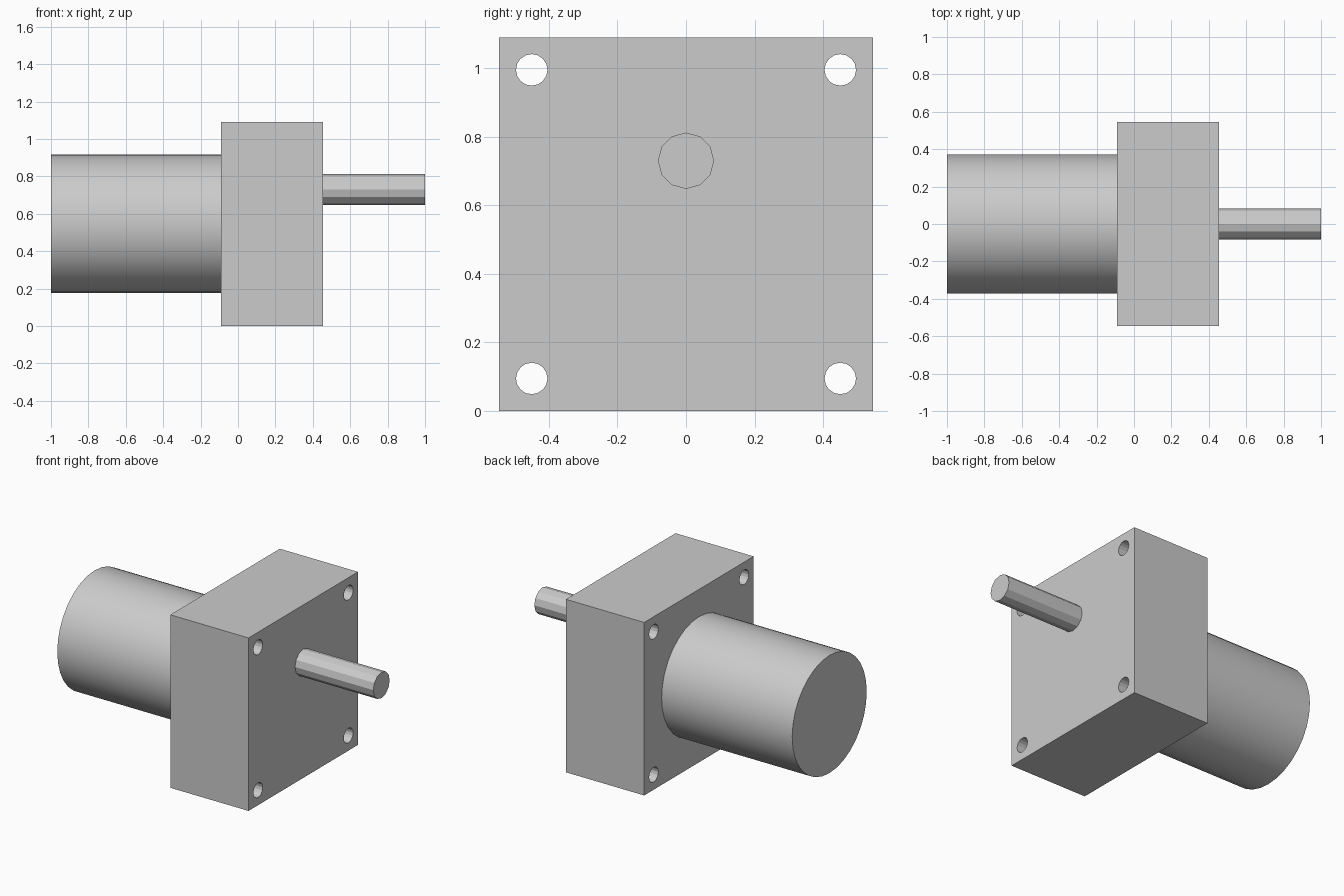
import bpy
import math

cube = bpy.data.objects.get("Cube")
if cube:
    bpy.data.objects.remove(cube, do_unlink=True)

grey = bpy.data.materials.new("light_grey")
grey.use_nodes = True
colour = (0.6, 0.6, 0.6, 1)
grey.diffuse_color = colour
grey.node_tree.nodes["Principled BSDF"].inputs["Base Color"].default_value = colour

BACK, FRONT = -0.09, 0.455   # gearbox ends along x
HALF = 0.545                 # gearbox half width


def x_cylinder(name, x0, x1, y, z, radius, sides):
    """Cylinder lying along x between x0 and x1."""
    bpy.ops.mesh.primitive_cylinder_add(
        vertices=sides, radius=radius, depth=x1 - x0,
        location=((x0 + x1) / 2, y, z), rotation=(0, math.pi / 2, 0))
    obj = bpy.context.object
    obj.name = name
    obj.data.materials.append(grey)
    return obj


# Square gearbox block
bpy.ops.mesh.primitive_cube_add(size=1, location=((BACK + FRONT) / 2, 0, HALF))
gearbox = bpy.context.object
gearbox.name = "gearbox"
gearbox.scale = (FRONT - BACK, 2 * HALF, 2 * HALF)
bpy.ops.object.transform_apply(location=False, rotation=False, scale=True)
gearbox.data.materials.append(grey)

# Four mounting holes right through the block
for y in (-0.45, 0.45):
    for dz in (-0.45, 0.45):
        cutter = x_cylinder("hole_cutter", BACK - 0.1, FRONT + 0.1,
                            y, HALF + dz, 0.046, 16)
        cutter.hide_render = True
        cut = gearbox.modifiers.new("mounting_hole", 'BOOLEAN')
        cut.operation = 'DIFFERENCE'
        cut.solver = 'EXACT'
        cut.object = cutter
        bpy.context.view_layer.objects.active = gearbox
        bpy.ops.object.modifier_apply(modifier=cut.name)
        bpy.data.objects.remove(cutter, do_unlink=True)

# Round motor body behind the gearbox
motor = x_cylinder("motor_body", -1, BACK, 0, 0.547, 0.371, 32)
bpy.ops.object.shade_smooth_by_angle(angle=math.radians(25))

# Faceted output shaft, set above the centre
x_cylinder("output_shaft", FRONT, 1, 0, 0.73, 0.082, 12)
